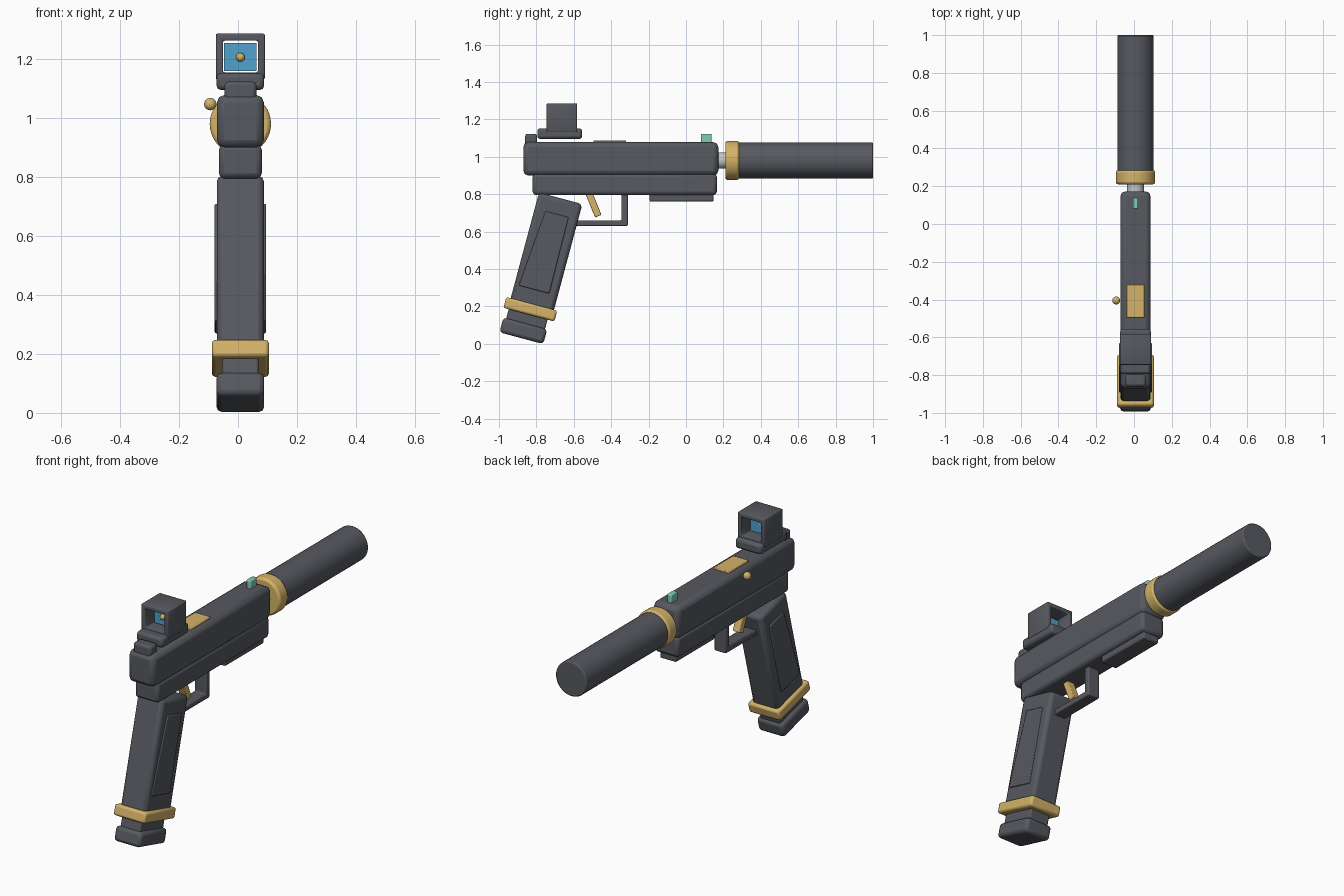
import bpy, bmesh, math
from mathutils import Vector, Matrix

if "Cube" in bpy.data.objects:
    bpy.data.objects.remove(bpy.data.objects["Cube"])

CX = 0.008                      # centre plane of the body
BORE = 0.98                     # height of the bore axis
TILT = math.radians(-15)        # rake of the grip
GRIP_TOP = Vector((CX, -0.67, 0.778))
RAKE = Matrix.Rotation(TILT, 3, 'X')


def material(name, rgb, metallic=0.0):
    m = bpy.data.materials.new(name)
    m.use_nodes = True
    m.diffuse_color = (*rgb, 1)
    m.node_tree.nodes["Principled BSDF"].inputs["Base Color"].default_value = (*rgb, 1)
    return m


GREY = material("dark grey", (0.095, 0.1, 0.118))
GOLD = material("gold", (0.66, 0.45, 0.14))
SILVER = material("silver", (0.55, 0.56, 0.6))
BLUE = material("lens blue", (0.08, 0.36, 0.6))
TEAL = material("sight teal", (0.22, 0.6, 0.47))


def finish(name, bm, mat, bevel=0.0, segments=2):
    """Turn a bmesh into a shaded object with an optional bevel."""
    bmesh.ops.recalc_face_normals(bm, faces=bm.faces)
    mesh = bpy.data.meshes.new(name)
    bm.to_mesh(mesh)
    bm.free()
    mesh.materials.append(mat)
    ob = bpy.data.objects.new(name, mesh)
    bpy.context.collection.objects.link(ob)
    if bevel:
        mod = ob.modifiers.new("Bevel", 'BEVEL')
        mod.width, mod.segments = bevel, segments
        mod.limit_method = 'ANGLE'
    bpy.ops.object.select_all(action='DESELECT')
    ob.select_set(True)
    bpy.context.view_layer.objects.active = ob
    bpy.ops.object.shade_smooth_by_angle(angle=math.radians(35))
    return ob


def box(name, half_x, ys, zs, mat, bevel=0.0, segments=2):
    """Box centred on the body, given its y and z ranges."""
    bm = bmesh.new()
    bmesh.ops.create_cube(bm, size=1)
    bmesh.ops.scale(bm, verts=bm.verts, vec=(2 * half_x, ys[1] - ys[0], zs[1] - zs[0]))
    bmesh.ops.translate(bm, verts=bm.verts, vec=(CX, sum(ys) / 2, sum(zs) / 2))
    return finish(name, bm, mat, bevel, segments)


def raked(ob):
    """Place an object modelled in grip space onto the raked grip axis."""
    ob.data.transform(Matrix.Translation((-CX, 0, 0)))
    ob.data.transform(Matrix.Translation(GRIP_TOP) @ RAKE.to_4x4())
    return ob


def prism(name, outline, half_x, mat, bevel=0.0):
    """Extrude a (y, z) outline across the body."""
    bm = bmesh.new()
    face = bm.faces.new([bm.verts.new((CX - half_x, y, z)) for y, z in outline])
    new = bmesh.ops.extrude_face_region(bm, geom=[face])["geom"]
    bmesh.ops.translate(bm, vec=(2 * half_x, 0, 0),
                        verts=[v for v in new if isinstance(v, bmesh.types.BMVert)])
    return finish(name, bm, mat, bevel)


def tube(name, radius, y0, y1, mat, bevel=0.0):
    """Solid cylinder along the bore."""
    bm = bmesh.new()
    bmesh.ops.create_cone(bm, cap_ends=True, segments=40, radius1=radius,
                          radius2=radius, depth=y1 - y0)
    bmesh.ops.rotate(bm, verts=bm.verts, matrix=Matrix.Rotation(math.pi / 2, 3, 'X'))
    bmesh.ops.translate(bm, verts=bm.verts, vec=(CX, (y0 + y1) / 2, BORE))
    return finish(name, bm, mat, bevel)


def ball(name, centre, radius, mat):
    bm = bmesh.new()
    bmesh.ops.create_uvsphere(bm, u_segments=20, v_segments=12, radius=radius)
    bmesh.ops.translate(bm, verts=bm.verts, vec=centre)
    return finish(name, bm, mat)


# Upper body
box("slide", 0.08, (-0.87, 0.173), (0.9, 1.078), GREY, 0.026)
box("frame", 0.073, (-0.82, 0.165), (0.795, 0.91), GREY, 0.018)
box("under_rail", 0.05, (-0.195, 0.148), (0.76, 0.81), GREY, 0.008)
box("top_plate", 0.048, (-0.495, -0.32), (1.06, 1.087), GOLD, 0.004)
ball("side_knob", (-0.094, -0.405, 1.047), 0.021, GOLD)

# Muzzle
tube("barrel", 0.044, 0.1, 0.25, SILVER)
tube("muzzle_collar", 0.104, 0.21, 0.285, GOLD, 0.012)
tube("suppressor", 0.096, 0.27, 1.0, GREY, 0.006)

# Iron sights
box("front_sight", 0.014, (0.08, 0.137), (1.06, 1.123), TEAL, 0.006)
box("rear_sight", 0.054, (-0.86, -0.796), (1.06, 1.123), GREY, 0.012)

# Optic: base, open square hood, lens and aiming dot
box("optic_base", 0.081, (-0.795, -0.555), (1.095, 1.152), GREY, 0.015)
bm = bmesh.new()
bmesh.ops.create_cube(bm, size=1)
bmesh.ops.delete(bm, geom=[f for f in bm.faces if abs(f.normal.y) > 0.5], context='FACES_ONLY')
bmesh.ops.scale(bm, verts=bm.verts, vec=(0.166, 0.163, 0.155))
bmesh.ops.translate(bm, verts=bm.verts, vec=(CX, -0.664, 1.2085))
hood = finish("optic_hood", bm, GREY)
wall = hood.modifiers.new("Wall", 'SOLIDIFY')
wall.thickness, wall.offset, wall.use_even_offset = 0.024, -1, True
edge = hood.modifiers.new("Bevel", 'BEVEL')
edge.width, edge.segments = 0.005, 2
box("optic_lens", 0.055, (-0.669, -0.66), (1.159, 1.255), BLUE)
ball("aiming_dot", (CX, -0.674, 1.206), 0.015, GOLD)

# Grip group, modelled upright and then raked
raked(box("grip", 0.08, (-0.12, 0.12), (-0.63, 0.0), GREY, 0.02))
raked(prism("grip_panels", [(-0.061, -0.087), (0.067, -0.087), (0.073, -0.508), (-0.096, -0.508)],
            0.087, GREY, 0.005))
raked(box("grip_collar", 0.097, (-0.144, 0.138), (-0.645, -0.585), GOLD, 0.012))
raked(box("magazine_neck", 0.062, (-0.115, 0.1), (-0.72, -0.6), GREY, 0.008))
raked(box("magazine_base", 0.081, (-0.131, 0.112), (-0.777, -0.695), GREY, 0.018))

# Trigger and its guard
prism("trigger", [(-0.545, 0.82), (-0.505, 0.82), (-0.452, 0.69), (-0.486, 0.675)],
      0.022, GOLD, 0.004)
prism("trigger_guard", [(-0.62, 0.63), (-0.311, 0.63), (-0.311, 0.81), (-0.345, 0.81),
                        (-0.345, 0.66), (-0.62, 0.66)], 0.036, GREY, 0.006)
